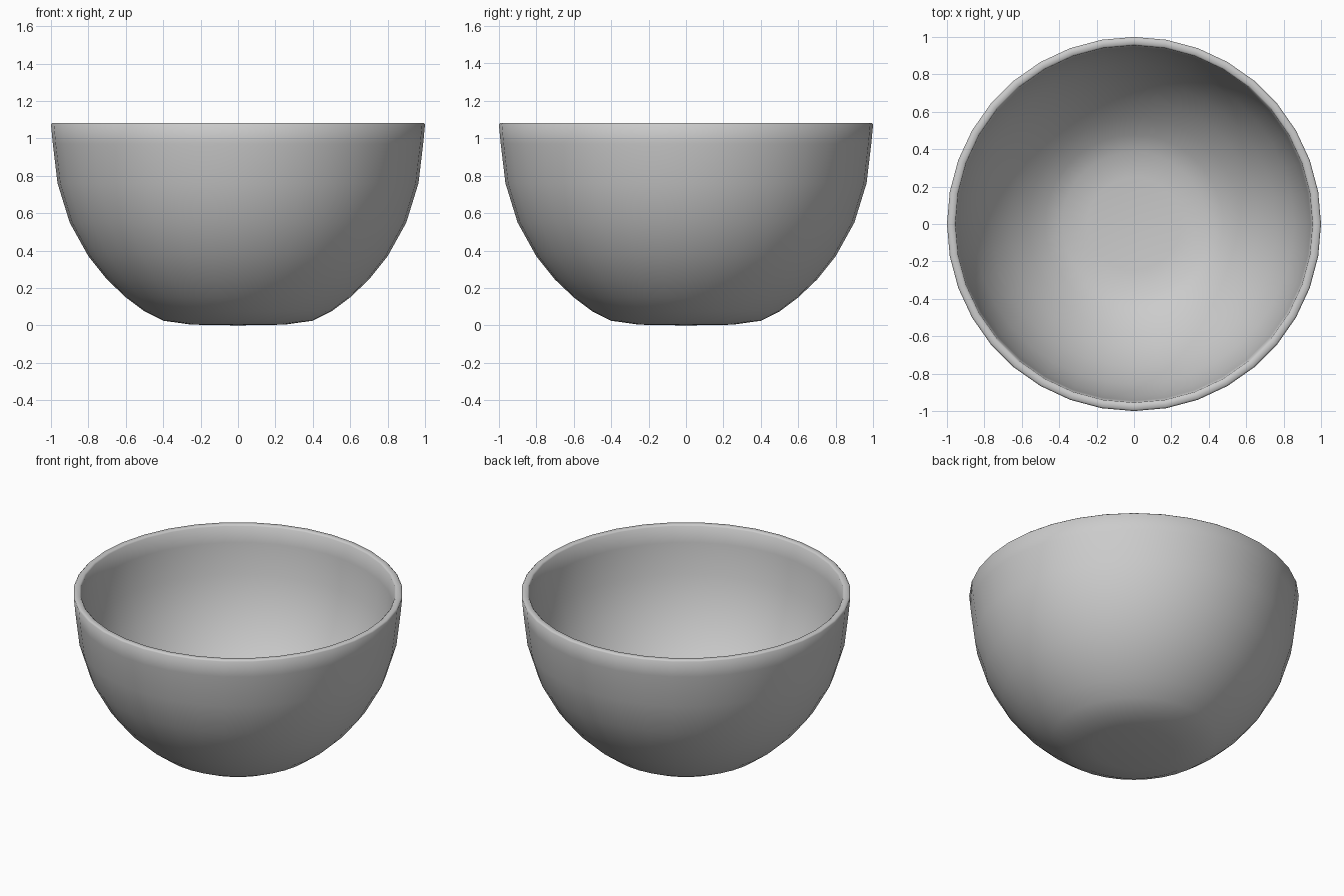
import bpy
import bmesh
import math
from mathutils import Matrix, Vector

cube = bpy.data.objects.get("Cube")
if cube:
    bpy.data.objects.remove(cube, do_unlink=True)

SEGMENTS = 36

# Plain grey glaze
grey = bpy.data.materials.new("plain_grey")
grey.use_nodes = True
colour = (0.6, 0.6, 0.6, 1.0)
grey.diffuse_color = colour
grey.node_tree.nodes["Principled BSDF"].inputs["Base Color"].default_value = colour

# Outer wall from the foot up to the rim: (radius, height)
outer = [(0, 0), (0.25, 0.004), (0.4, 0.025), (0.5, 0.075), (0.6, 0.15),
         (0.7, 0.245), (0.8, 0.37), (0.9, 0.55), (0.965, 0.76),
         (0.99, 0.97), (1.0, 1.075)]
# Rounded lip, then the inner wall down to the bowl floor
lip = [(0.992, 1.083), (0.963, 1.083), (0.955, 1.075)]
inner = [(0.945, 0.97), (0.92, 0.77), (0.857, 0.57), (0.762, 0.4),
         (0.666, 0.28), (0.57, 0.187), (0.476, 0.115), (0.385, 0.069),
         (0.25, 0.05), (0, 0.046)]

# Turn the profile around the vertical axis
bm = bmesh.new()
verts = [bm.verts.new((r, 0, z)) for r, z in outer + lip + inner]
edges = [bm.edges.new(pair) for pair in zip(verts, verts[1:])]
bmesh.ops.spin(bm, geom=verts + edges, cent=(0, 0, 0), axis=(0, 0, 1),
               angle=math.tau, steps=SEGMENTS, use_merge=True)
bmesh.ops.remove_doubles(bm, verts=bm.verts, dist=0.0005)
bmesh.ops.recalc_face_normals(bm, faces=bm.faces)
for face in bm.faces:
    face.smooth = True

mesh = bpy.data.meshes.new("bowl")
bm.to_mesh(mesh)
bm.free()
mesh.materials.append(grey)
bowl = bpy.data.objects.new("bowl", mesh)
bpy.context.collection.objects.link(bowl)
